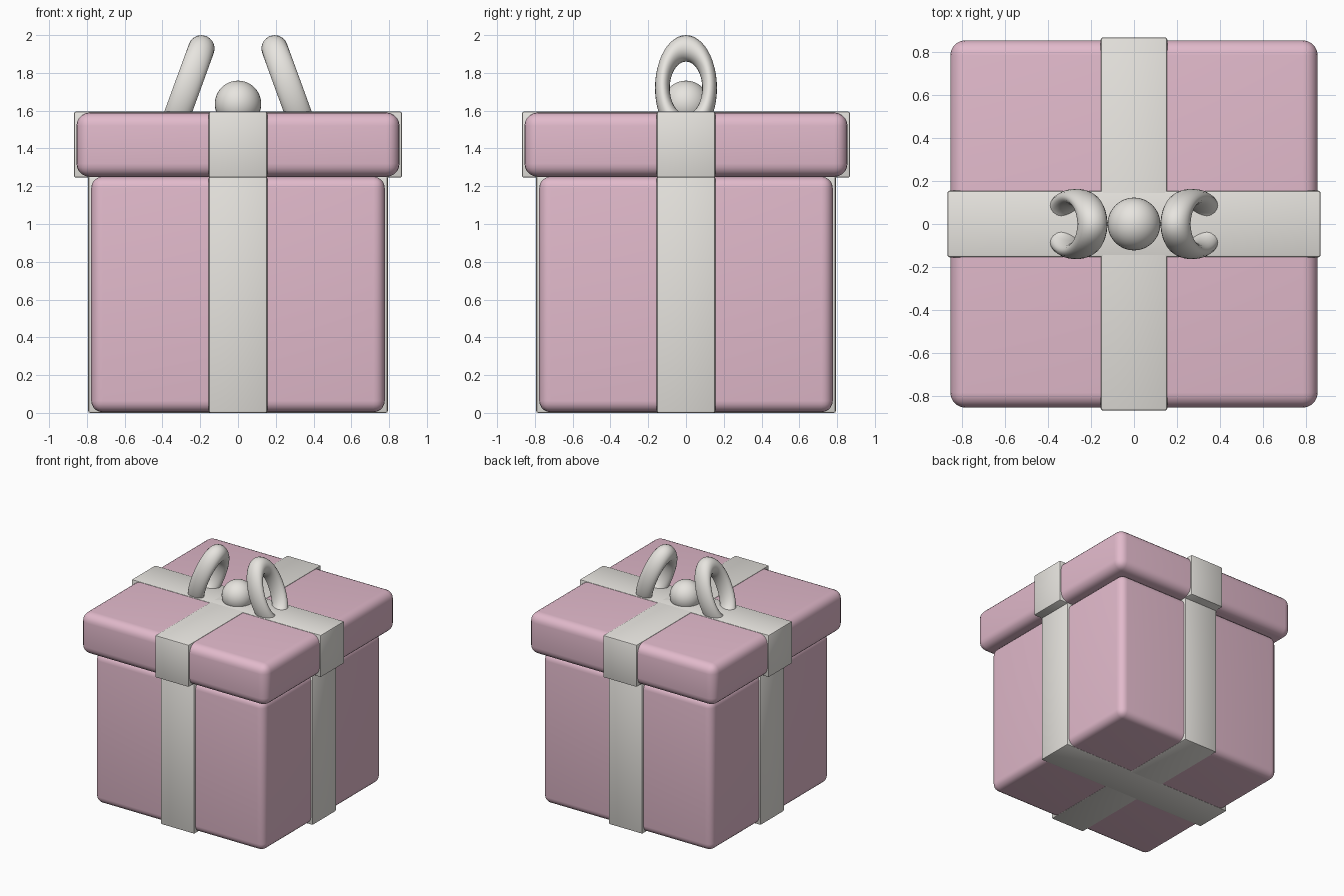
import bpy
from math import radians

if "Cube" in bpy.data.objects:
    bpy.data.objects.remove(bpy.data.objects["Cube"])


def material(name, rgb):
    m = bpy.data.materials.new(name)
    m.diffuse_color = (*rgb, 1)
    m.use_nodes = True
    m.node_tree.nodes["Principled BSDF"].inputs["Base Color"].default_value = m.diffuse_color
    return m


pink = material("pink_paper", (0.76, 0.49, 0.60))
cream = material("cream_ribbon", (0.80, 0.78, 0.74))


def finish(name, mat):
    ob = bpy.context.object
    ob.name = name
    ob.data.materials.append(mat)
    return ob


def block(name, mat, hx, hy, z0, z1, bevel, segments):
    """Rounded box from half sizes and a height range."""
    bpy.ops.mesh.primitive_cube_add(size=2, location=(0, 0, (z0 + z1) / 2))
    ob = finish(name, mat)
    ob.scale = (hx, hy, (z1 - z0) / 2)
    bpy.ops.object.transform_apply(location=False, rotation=False, scale=True)
    mod = ob.modifiers.new("bevel", 'BEVEL')
    mod.width, mod.segments = bevel, segments
    bpy.ops.object.modifier_apply(modifier=mod.name)
    bpy.ops.object.shade_smooth_by_angle(angle=radians(35))


# Box body and lid
block("box_body", pink, 0.777, 0.777, 0.004, 1.25, 0.06, 5)
block("box_lid", pink, 0.855, 0.855, 1.25, 1.59, 0.07, 5)

# Crossed ribbon bands around the body and the lid
W = 0.155
for part, half, z0, z1 in (("body", 0.793, 0.0, 1.252), ("lid", 0.868, 1.245, 1.595)):
    block(f"{part}_ribbon_across", cream, half, W, z0, z1, 0.01, 2)
    block(f"{part}_ribbon_along", cream, W, half, z0, z1, 0.01, 2)

# Bow loops: narrow tori leaning in towards the knot
for side, name in ((-1, "left"), (1, "right")):
    bpy.ops.mesh.primitive_torus_add(
        major_radius=0.223, minor_radius=0.07, major_segments=48, minor_segments=20,
        location=(0.27 * side, 0, 1.72), rotation=(0, radians(90 - 20 * side), 0))
    ob = finish(f"bow_loop_{name}", cream)
    ob.scale = (1, 0.56, 1)
    bpy.ops.object.shade_smooth()

# Bow knot
bpy.ops.mesh.primitive_uv_sphere_add(segments=32, ring_count=20, radius=0.123,
                                     location=(0, 0, 1.636))
finish("bow_knot", cream)
bpy.ops.object.shade_smooth()
